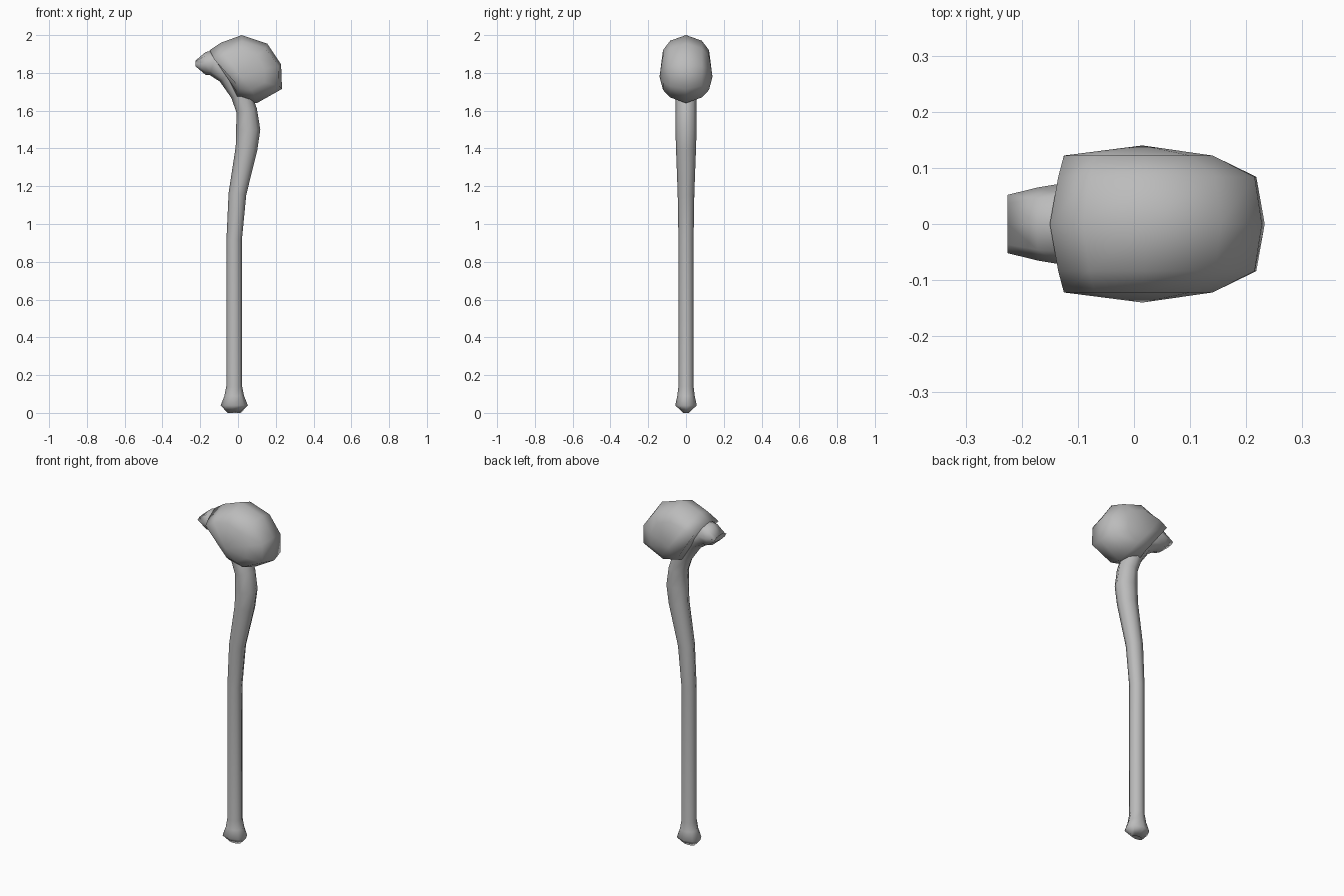
import bpy, bmesh, math
from mathutils import Vector

cube = bpy.data.objects.get("Cube")
if cube:
    bpy.data.objects.remove(cube, do_unlink=True)

grey = bpy.data.materials.new("plain_grey")
grey.use_nodes = True
grey.diffuse_color = (0.5, 0.5, 0.5, 1)
grey.node_tree.nodes["Principled BSDF"].inputs["Base Color"].default_value = (0.5, 0.5, 0.5, 1)


def loft(name, rings, start, end):
    """Skin a list of equal rings and close both ends with a fan to a point."""
    bm = bmesh.new()
    loops = [[bm.verts.new(p) for p in ring] for ring in rings]
    n = len(loops[0])
    for a, b in zip(loops, loops[1:]):
        for i in range(n):
            j = (i + 1) % n
            bm.faces.new((a[i], a[j], b[j], b[i]))
    for loop, point in ((loops[0], start), (loops[-1], end)):
        tip = bm.verts.new(point)
        for i in range(n):
            bm.faces.new((loop[i], loop[(i + 1) % n], tip))
    bmesh.ops.recalc_face_normals(bm, faces=bm.faces)
    mesh = bpy.data.meshes.new(name)
    bm.to_mesh(mesh)
    bm.free()
    mesh.materials.append(grey)
    for poly in mesh.polygons:
        poly.use_smooth = True
    obj = bpy.data.objects.new(name, mesh)
    bpy.context.collection.objects.link(obj)
    return obj


def tube_ring(x, z, angle, rx, ry, sides=8):
    """Ring across a path in the xz plane; angle is its lean from vertical."""
    a = math.radians(angle)
    across = Vector((math.cos(a), 0, math.sin(a)))
    steps = [2 * math.pi * i / sides for i in range(sides)]
    return [Vector((x, 0, z)) + across * rx * math.cos(t)
            + Vector((0, ry * math.sin(t), 0)) for t in steps]


# Handle: flared notched foot, bent shaft, and a beak beyond the head
path = [
    (-0.02, 0.0, 0, 0.035, 0.015),
    (-0.02, 0.04, 0, 0.072, 0.057),
    (-0.02, 0.09, 0, 0.052, 0.046),
    (-0.02, 0.14, 0, 0.042, 0.040),
    (-0.02, 0.92, 0, 0.041, 0.040),
    (-0.003, 1.16, -7, 0.047, 0.044),
    (0.045, 1.40, -10, 0.058, 0.053),
    (0.054, 1.50, 0, 0.064, 0.056),
    (0.046, 1.60, 12, 0.055, 0.056),
    (0.015, 1.69, 25, 0.055, 0.055),
    (-0.05, 1.80, 45, 0.065, 0.065),
    (-0.13, 1.855, 75, 0.070, 0.072),
    (-0.172, 1.85, 90, 0.060, 0.065),
    (-0.225, 1.85, 90, 0.015, 0.052),
]
loft("handle", [tube_ring(*p) for p in path], (-0.02, 0, 0.04), (-0.2, 0, 1.85))

# Ball head: faceted outline stacked through its thickness, mirrored in y
outer = [(-0.15, 1.92), (-0.09, 1.96), (0.02, 2.0), (0.155, 1.955),
         (0.228, 1.845), (0.233, 1.715), (0.10, 1.64), (-0.01, 1.66)]
shoulder = [(-0.135, 1.89), (-0.08, 1.93), (0.02, 1.97), (0.145, 1.93),
            (0.215, 1.835), (0.218, 1.73), (0.09, 1.67), (0.0, 1.69)]
side = [(-0.125, 1.87), (-0.07, 1.90), (0.02, 1.92), (0.10, 1.89),
        (0.14, 1.82), (0.14, 1.75), (0.07, 1.71), (0.01, 1.72)]
levels = [(side, -0.122), (shoulder, -0.084), (outer, 0),
          (shoulder, 0.084), (side, 0.122)]
loft("ball_head", [[(x, y, z) for x, z in ring] for ring, y in levels],
     (0.015, -0.14, 1.78), (0.015, 0.14, 1.78))
